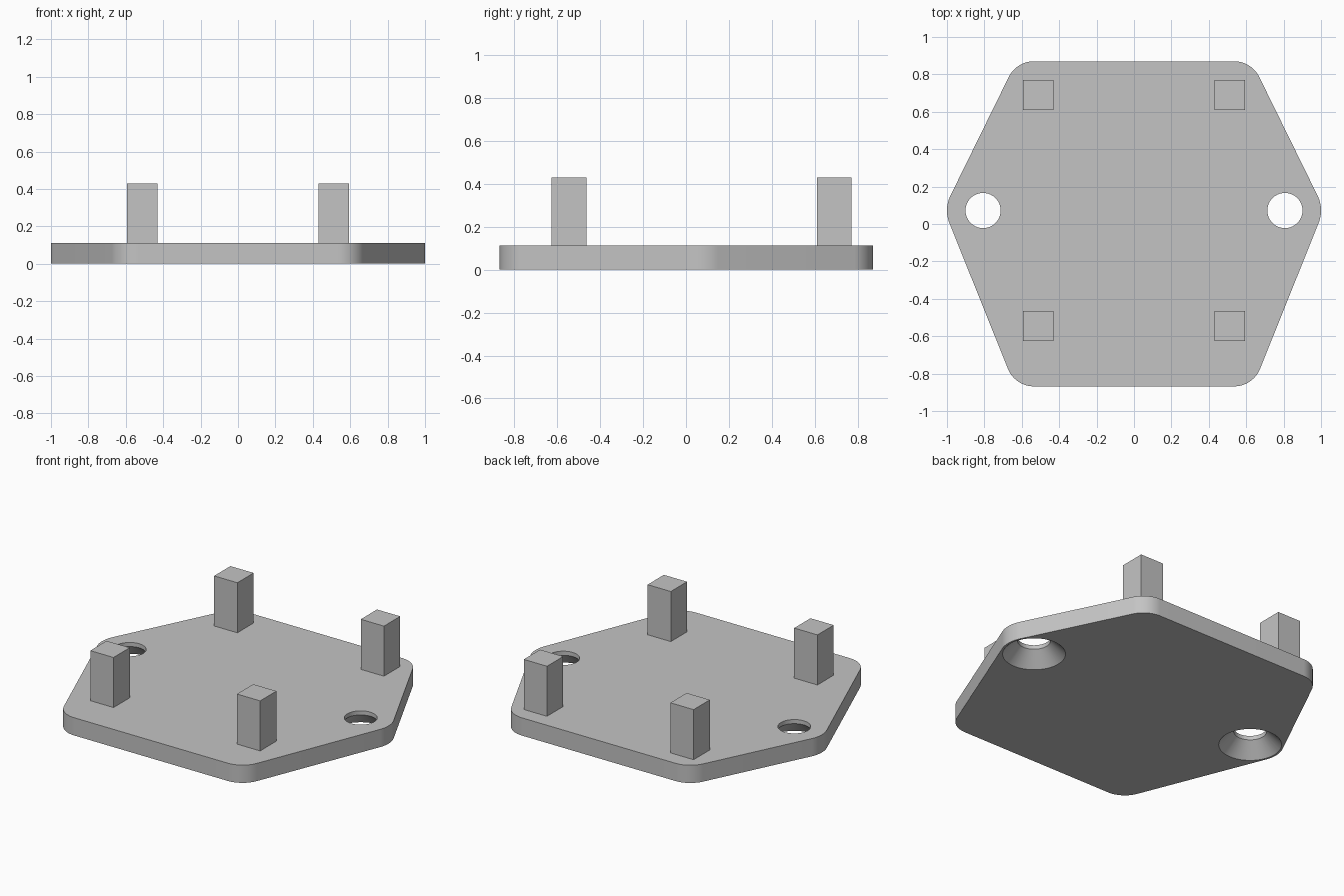
import bpy, bmesh
from math import cos, sin, tau, radians
from mathutils.geometry import convex_hull_2d

if "Cube" in bpy.data.objects:
    bpy.data.objects.remove(bpy.data.objects["Cube"])

PLATE_TOP, POST_TOP = 0.112, 0.428
HOLE_X, HOLE_Y, HOLE_R, SINK_R = 0.807, 0.072, 0.094, 0.18

grey = bpy.data.materials.new("light_grey")
grey.use_nodes = True
grey.diffuse_color = (0.55, 0.55, 0.55, 1)
grey.node_tree.nodes["Principled BSDF"].inputs["Base Color"].default_value = grey.diffuse_color


def circle(x, y, r, n):
    return [(x + r * cos(tau * i / n), y + r * sin(tau * i / n)) for i in range(n)]


def loft(name, rings):
    """Closed solid through (outline, height) rings with equal point counts."""
    bm = bmesh.new()
    loops = [[bm.verts.new((x, y, z)) for x, y in pts] for pts, z in rings]
    n = len(loops[0])
    for low, high in zip(loops, loops[1:]):
        for i in range(n):
            j = (i + 1) % n
            bm.faces.new((low[i], low[j], high[j], high[i]))
    bm.faces.new(loops[0][::-1])
    bm.faces.new(loops[-1])
    bmesh.ops.recalc_face_normals(bm, faces=bm.faces)
    mesh = bpy.data.meshes.new(name)
    bm.to_mesh(mesh)
    bm.free()
    mesh.materials.append(grey)
    obj = bpy.data.objects.new(name, mesh)
    bpy.context.collection.objects.link(obj)
    return obj


# Plate: hull wrapped around six corner circles
points = []
for side in (-1, 1):
    points += circle(side * 0.535, 0.72, 0.15, 96)
    points += circle(side * 0.535, -0.718, 0.15, 96)
    points += circle(side * 0.82, HOLE_Y, 0.18, 96)
outline = [points[i] for i in convex_hull_2d(points)]
plate = loft("base_plate", [(outline, 0), (outline, PLATE_TOP)])

# Screw holes, countersunk from below
cone_top = SINK_R - HOLE_R
for side, label in ((1, "left"), (-1, "right")):
    def ring(r):
        return circle(side * HOLE_X, HOLE_Y, r, 64)
    cutter = loft(label + "_hole_cutter", [
        (ring(SINK_R + 0.02), -0.02), (ring(HOLE_R), cone_top), (ring(HOLE_R), 0.2)])
    cutter.hide_render = True
    cut = plate.modifiers.new(label + "_hole", "BOOLEAN")
    cut.operation, cut.solver, cut.object = "DIFFERENCE", "EXACT", cutter
    bpy.context.view_layer.objects.active = plate
    bpy.ops.object.modifier_apply(modifier=cut.name)
    bpy.data.objects.remove(cutter)

bpy.ops.object.select_all(action="DESELECT")
plate.select_set(True)
bpy.context.view_layer.objects.active = plate
bpy.ops.object.shade_smooth_by_angle(angle=radians(30))

# Four square posts
H = 0.081
for y, row in ((-0.545, "front"), (0.69, "back")):
    for x, side in ((0.512, "left"), (-0.512, "right")):
        square = [(x - H, y - H), (x + H, y - H), (x + H, y + H), (x - H, y + H)]
        loft(f"{row}_{side}_post", [(square, PLATE_TOP - 0.01), (square, POST_TOP)])
